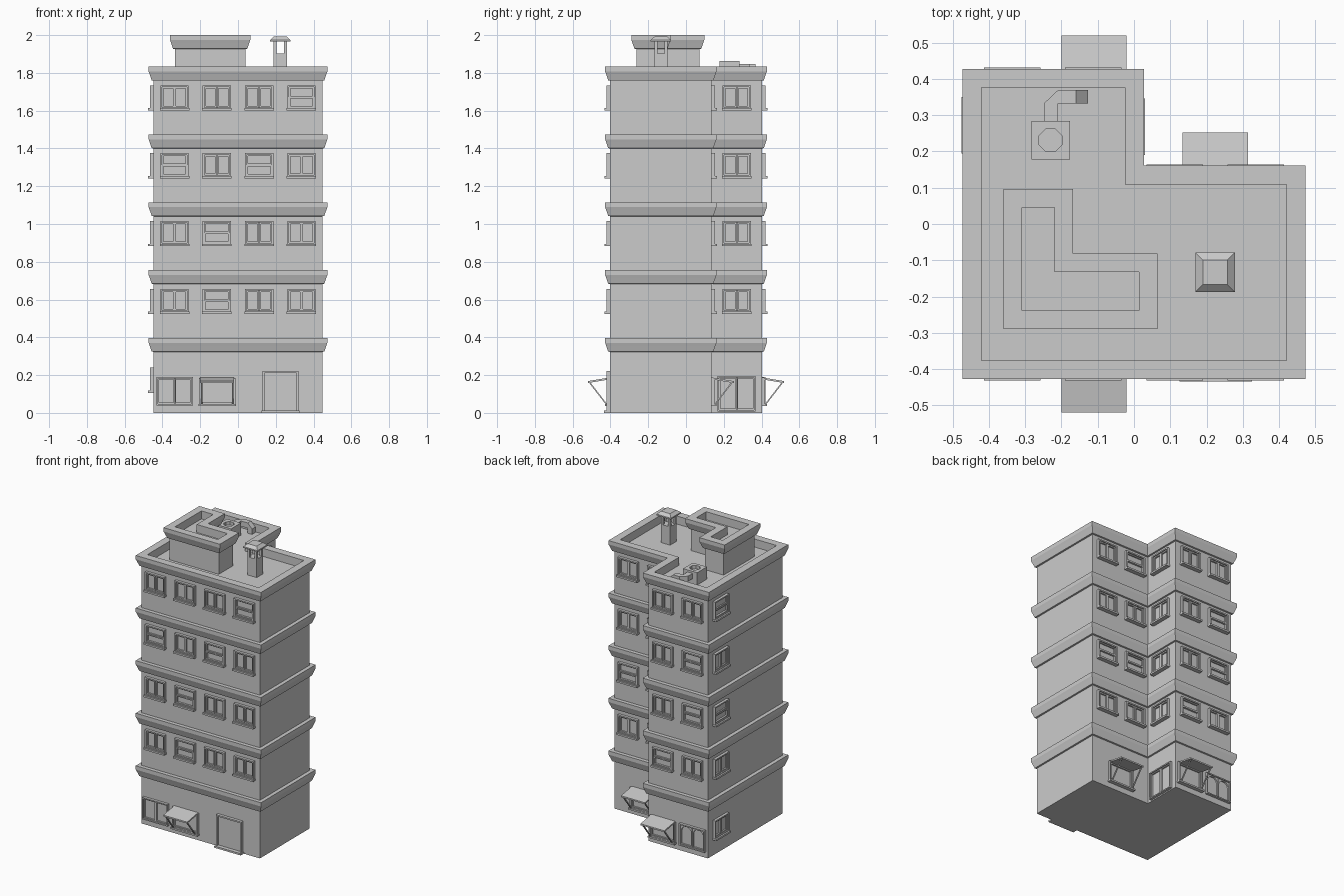
import bpy, bmesh, math
from mathutils import Matrix, Vector

if "Cube" in bpy.data.objects:
    bpy.data.objects.remove(bpy.data.objects["Cube"])

PI = math.pi
FRONT, BACK, RIGHT, LEFT = 0, PI, PI / 2, -PI / 2


def finish(bm, name, matrix=Matrix()):
    bmesh.ops.recalc_face_normals(bm, faces=bm.faces)
    me = bpy.data.meshes.new(name)
    bm.to_mesh(me)
    bm.free()
    ob = bpy.data.objects.new(name, me)
    ob.matrix_world = matrix
    bpy.context.collection.objects.link(ob)
    return ob


def loft(bm, rings):
    loops = [[bm.verts.new(p) for p in r] for r in rings]
    n = len(loops[0])
    for a, b in zip(loops, loops[1:]):
        for i in range(n):
            j = (i + 1) % n
            bm.faces.new((a[i], a[j], b[j], b[i]))
    bm.faces.new(loops[0][::-1])
    bm.faces.new(loops[-1])


def box(bm, x0, x1, y0, y1, z0, z1):
    loft(bm, [[(x0, y0, z), (x1, y0, z), (x1, y1, z), (x0, y1, z)] for z in (z0, z1)])


def slab(bm, u0, u1, profile):
    """Extrude a (depth, z) profile along u; depth points out of the wall."""
    loft(bm, [[(u, -d, z) for d, z in profile] for u in (u0, u1)])


def on_wall(x, y, rot):
    return Matrix.Translation((x, y, 0)) @ Matrix.Rotation(rot, 4, 'Z')


# L-shaped shell with cornices: corners carry their outward direction
def l_shell(name, x0, x1, y0, y1, nx, ny, profile):
    pts = [(x0, y0, -1, -1), (x1, y0, 1, -1), (x1, ny, 1, 1),
           (nx, ny, 1, 1), (nx, y1, 1, 1), (x0, y1, -1, 1)]
    bm = bmesh.new()
    loft(bm, [[(x + sx * o, y + sy * o, z) for x, y, sx, sy in pts] for o, z in profile])
    return finish(bm, name)


def cornice(top):
    return [(0, top - .074), (.010, top - .072), (.021, top - .04),
            (.026, top - .026), (.026, top)]


FLOOR = .359
prof = [(0, 0)]
for i in range(5):
    prof += cornice(.397 + FLOOR * i)
    if i < 4:
        prof.append((0, .397 + FLOOR * i))
top = .397 + FLOOR * 4
ROOF = top - .055
prof += [(-.026, top), (-.026, ROOF)]
l_shell("building_walls", -.447, .447, -.402, .402, .001, .135, prof)

# Rooftop stair house
l_shell("roof_house", -.334, .039, -.263, .071, -.194, -.108,
        [(0, ROOF - .005)] + cornice(2.0) + [(-.025, 2.0), (-.025, 1.945)])


def frame(bm, u0, u1, z0, z1, t, d):
    box(bm, u0, u0 + t, -d, 0, z0, z1)
    box(bm, u1 - t, u1, -d, 0, z0, z1)
    box(bm, u0 + t, u1 - t, -d, 0, z0, z0 + t)
    box(bm, u0 + t, u1 - t, -d, 0, z1 - t, z1)


# Upper windows: V = side by side panes, H = stacked panes
def window(kind, x, y, rot, z):
    bm = bmesh.new()
    w, h = .075, .133
    frame(bm, -w, w, z + .008, z + h, .009, .018)
    box(bm, -w - .003, w + .003, -.029, 0, z, z + .012)
    a, b, t = w - .009, z + .017, z + h - .009
    if kind == 'V':
        frame(bm, -a, -.001, b, t, .008, .010)
        frame(bm, .001, a, b, t, .008, .010)
    else:
        m = (b + t) / 2
        frame(bm, -a, a, b, m, .007, .013)
        frame(bm, -a, a, m, t, .007, .009)
    finish(bm, "window", on_wall(x, y, rot) )


# Each column: wall position, then kinds from lowest to highest floor
columns = [
    (-.336, -.402, FRONT, "VVHV"), (-.112, -.402, FRONT, "HHVV"),
    (.112, -.402, FRONT, "VVHV"), (.336, -.402, FRONT, "VVVH"),
    (-.112, .402, BACK, "HVVV"), (-.336, .402, BACK, "VHHV"),
    (.336, .135, BACK, "VHVV"), (.112, .135, BACK, "VHVH"),
    (.001, .268, RIGHT, "VVVV"), (-.447, .272, LEFT, "VHVH"),
]
for x, y, rot, kinds in columns:
    for i, k in enumerate(kinds):
        window(k, x, y, rot, .524 + FLOOR * i)
window('V', -.447, .272, LEFT, .106)


# Ground floor shop windows, optionally with arched panes
def shop_window(x, y, rot, z0=.04, z1=.19, arched=False, w=.096):
    bm = bmesh.new()
    frame(bm, -w, w, z0, z1, .008, .018)
    for s in (-1, 1):
        a, b = sorted((s * .001, s * (w - .008)))
        frame(bm, a, b, z0 + .008, z1 - .008, .006, .010)
        if arched:
            c, r, zt = (a + b) / 2, (b - a) / 2 - .005, z1 - .012
            for side in (-1, 1):
                arc = [(c + side * r * math.cos(i * PI / 8), zt - r + r * math.sin(i * PI / 8))
                       for i in range(5)] + [(c + side * r, zt)]
                loft(bm, [[(u, -d, z) for u, z in arc] for d in (0, .010)])
    finish(bm, "shop_window", on_wall(x, y, rot))


shop_window(-.335, -.402, FRONT)
shop_window(-.335, .402, BACK, arched=True)
shop_window(.001, .268, RIGHT, z0=.008, z1=.195, w=.1)


# Serving window with awning and slanted struts
def awning_window(x, y, rot):
    bm = bmesh.new()
    frame(bm, -.096, .096, .04, .185, .009, .016)
    frame(bm, -.086, .086, .05, .176, .007, .009)
    box(bm, -.1, .1, -.026, 0, .036, .047)
    slab(bm, -.09, .09, [(0, .178), (0, .188), (.118, .168), (.118, .158)])
    for s in (-1, 1):
        u = s * .081
        slab(bm, u - .004, u + .004, [(.014, .044), (.022, .044), (.112, .16), (.103, .16)])
    finish(bm, "awning_window", on_wall(x, y, rot))


awning_window(-.11, -.402, FRONT)
awning_window(-.11, .402, BACK)
awning_window(.224, .135, BACK)

# Front door
bm = bmesh.new()
frame(bm, -.096, .096, 0, .222, .010, .020)
box(bm, -.086, .086, -.006, 0, .01, .212)
box(bm, -.1, .1, -.033, 0, 0, .012)
finish(bm, "front_door", on_wall(.225, -.402, FRONT))

# Chimney: shaft, four corner posts, hipped cap
bm = bmesh.new()
s = .035
box(bm, -s, s, -s, s, ROOF - .005, 1.902)
for i in (-1, 1):
    for j in (-1, 1):
        x0, x1 = sorted((i * s, i * .019))
        y0, y1 = sorted((j * s, j * .019))
        box(bm, x0, x1, y0, y1, 1.902, 1.967)
loft(bm, [[(-r, -r, z), (r, -r, z), (r, r, z), (-r, r, z)]
          for r, z in ((.054, 1.965), (.054, 1.974), (.034, 1.992))])
finish(bm, "chimney", Matrix.Translation((.224, -.133, 0)))

# Roof fan unit with octagonal well
bm = bmesh.new()
box(bm, -.053, .053, -.053, .053, ROOF - .005, 1.862)
unit = finish(bm, "fan_unit", Matrix.Translation((-.23, .231, 0)))
f = max(unit.data.polygons, key=lambda p: p.center.z).index
bm = bmesh.new()
bm.from_mesh(unit.data)
bm.faces.ensure_lookup_table()
bmesh.ops.delete(bm, geom=[bm.faces[f]], context='FACES_ONLY')
rim = [e for e in bm.edges if e.is_boundary]
ring = [bm.verts.new((.034 * math.cos(PI / 8 + i * PI / 4), .034 * math.sin(PI / 8 + i * PI / 4), 1.862))
        for i in range(8)]
low = [bm.verts.new((v.co.x, v.co.y, 1.84)) for v in ring]
edges = [bm.edges.new((ring[i], ring[(i + 1) % 8])) for i in range(8)]
bmesh.ops.triangle_fill(bm, edges=rim + edges, use_beauty=True)
for i in range(8):
    j = (i + 1) % 8
    bm.faces.new((ring[i], ring[j], low[j], low[i]))
if not any(set(face.verts) == set(low) for face in bm.faces):
    bm.faces.new(low)
bmesh.ops.recalc_face_normals(bm, faces=bm.faces)
bm.to_mesh(unit.data)
bm.free()

# Duct bending from the unit, sloping down into the roof
bm = bmesh.new()
plan = [(-.248, .28), (-.21, .28), (-.21, .333), (-.16, .333),
        (-.16, .369), (-.21, .369), (-.248, .333)]
loft(bm, [[(x, y, z) for x, y in plan] for z in (1.812, 1.848)])
loft(bm, [[(x, y, z) for x, z in ((-.16, 1.848), (-.16, 1.812), (-.16, ROOF - .005), (-.127, ROOF - .005), (-.127, 1.815))]
          for y in (.333, .369)])
finish(bm, "roof_duct")
